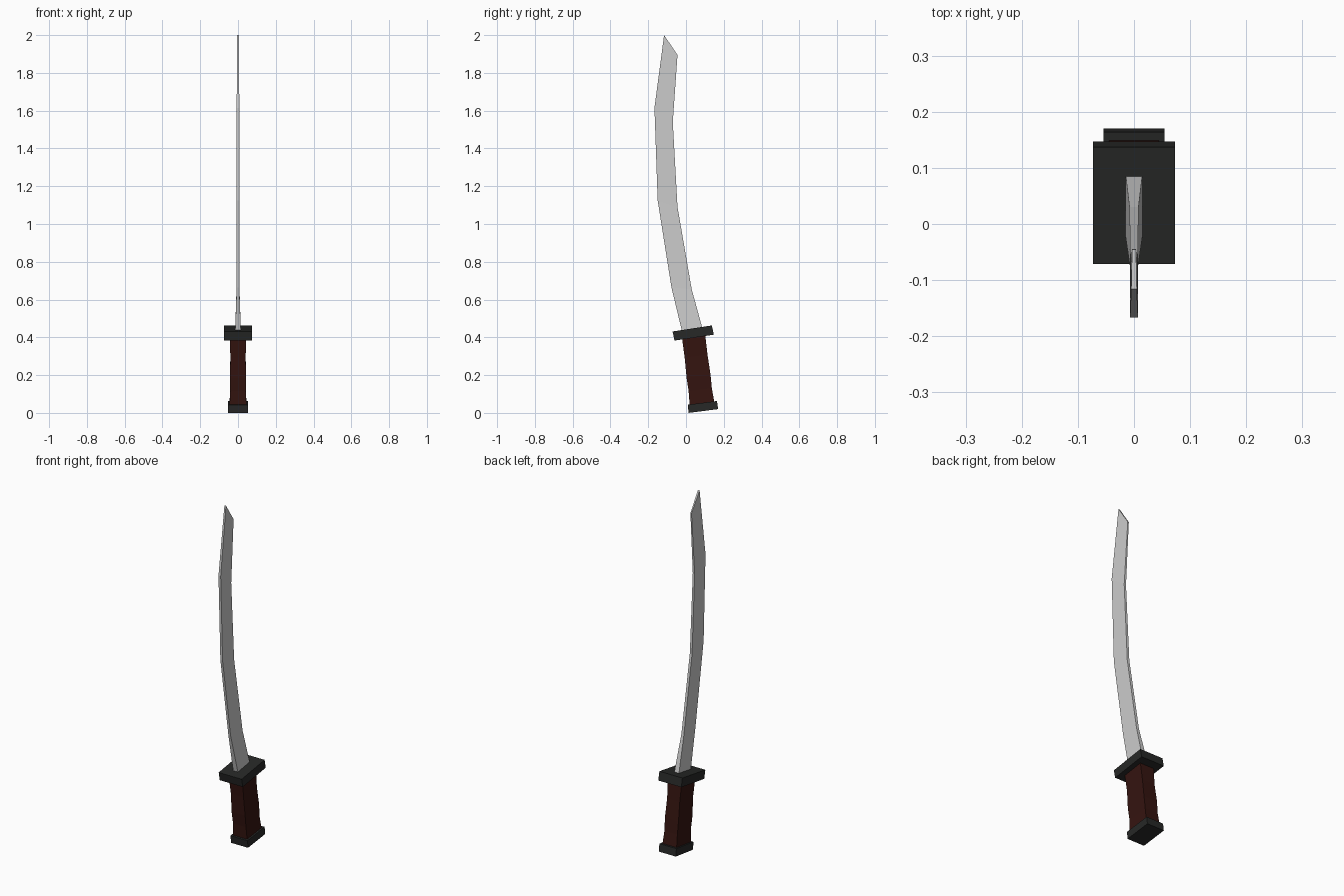
import bpy, bmesh
from mathutils import Vector

if "Cube" in bpy.data.objects:
    bpy.data.objects.remove(bpy.data.objects["Cube"])


def material(name, rgb):
    m = bpy.data.materials.new(name)
    m.diffuse_color = (*rgb, 1)
    m.use_nodes = True
    m.node_tree.nodes["Principled BSDF"].inputs["Base Color"].default_value = m.diffuse_color
    return m


def loft(name, sections, mat=None):
    """Four-sided loft. Section: back (y, z), front (y, z), half widths back/front."""
    bm = bmesh.new()
    rings = []
    for (y0, z0), (y1, z1), w0, w1 in sections:
        pts = ((-w0, y0, z0), (w0, y0, z0), (w1, y1, z1), (-w1, y1, z1))
        rings.append([bm.verts.new(p) for p in pts])
    for a, b in zip(rings, rings[1:]):
        for i in range(4):
            j = (i + 1) % 4
            bm.faces.new((a[i], a[j], b[j], b[i]))
    bm.faces.new(rings[0][::-1])
    bm.faces.new(rings[-1])
    bmesh.ops.recalc_face_normals(bm, faces=bm.faces)
    me = bpy.data.meshes.new(name)
    bm.to_mesh(me)
    bm.free()
    ob = bpy.data.objects.new(name, me)
    bpy.context.collection.objects.link(ob)
    if mat:
        me.materials.append(mat)
    return ob


dark = material("dark_metal", (0.02, 0.021, 0.02))
red = material("grip_wrap", (0.035, 0.007, 0.005))

# Curved single-edged blade with slanted tip
loft("blade", [
    ((-0.022, 0.435), (0.089, 0.44), 0.015, 0.015),
    ((-0.077, 0.664), (0.030, 0.655), 0.007, 0.008),
    ((-0.150, 1.125), (-0.045, 1.09), 0.007, 0.007),
    ((-0.167, 1.615), (-0.070, 1.54), 0.007, 0.006),
    ((-0.116, 2.0), (-0.045, 1.895), 0.005, 0.0035),
])

# Tilted guard and pommel slabs
loft("guard", [
    ((-0.061, 0.383), (0.147, 0.414), 0.073, 0.073),
    ((-0.071, 0.431), (0.137, 0.463), 0.073, 0.073),
], dark)
loft("pommel", [
    ((0.014, 0.0), (0.170, 0.020), 0.054, 0.054),
    ((0.009, 0.043), (0.164, 0.063), 0.054, 0.054),
], dark)

# Grip: slightly waisted rings along the tilted handle axis
bottom, top = Vector((0.085, 0.045)), Vector((0.041, 0.40))
across = Vector((0.99, 0.13))
rings = []
for t, hw, hd in ((0, 0.045, 0.066), (0.22, 0.041, 0.062), (0.42, 0.043, 0.064),
                  (0.72, 0.040, 0.061), (1, 0.044, 0.062)):
    c = bottom.lerp(top, t)
    rings.append((tuple(c - across * hd), tuple(c + across * hd), hw, hw))
loft("grip", rings, red)
